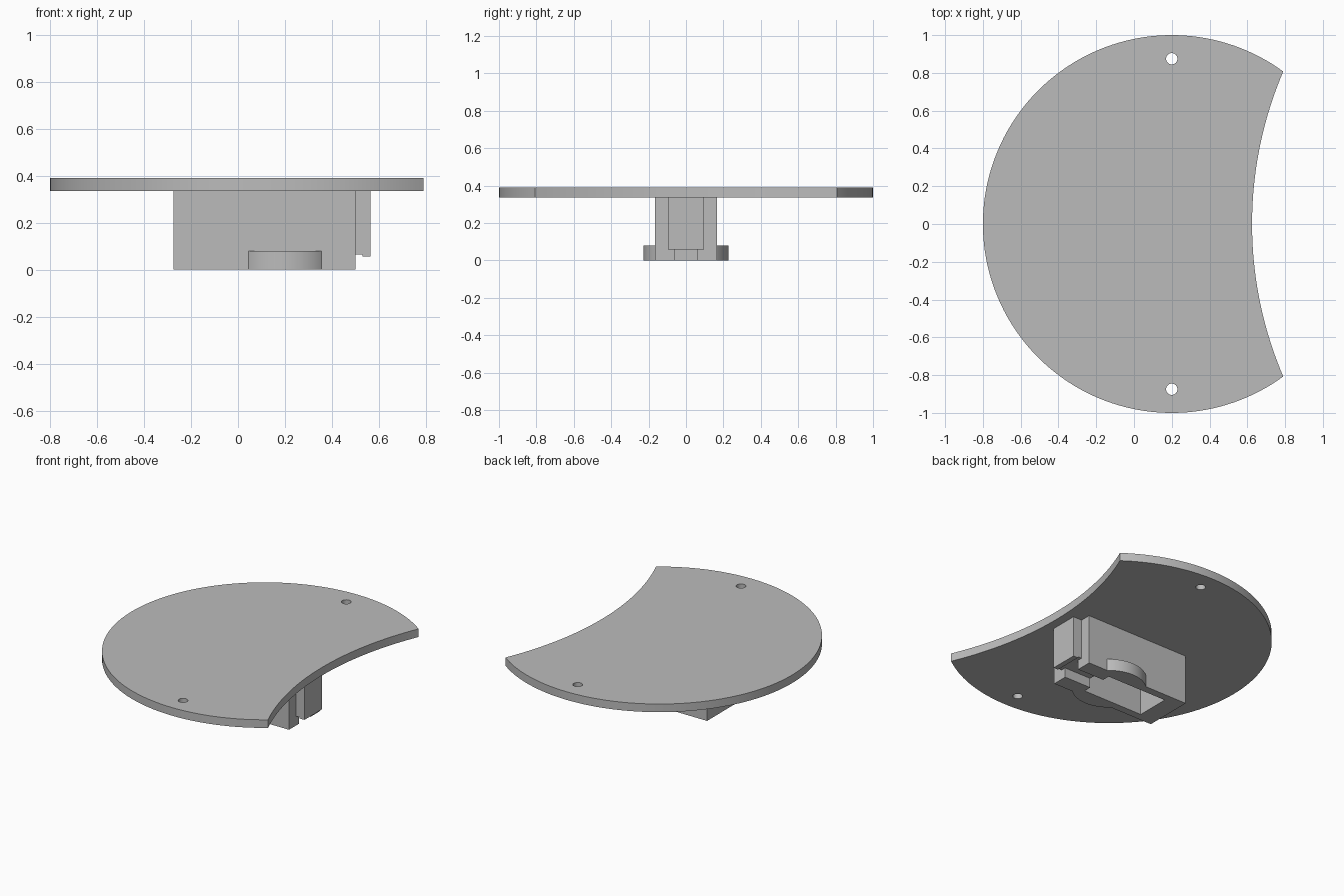
import bpy, bmesh, math

if "Cube" in bpy.data.objects:
    bpy.data.objects.remove(bpy.data.objects["Cube"], do_unlink=True)

grey = bpy.data.materials.new("plain_grey")
grey.use_nodes = True
grey.diffuse_color = (0.5, 0.5, 0.5, 1)
grey.node_tree.nodes["Principled BSDF"].inputs["Base Color"].default_value = grey.diffuse_color

PLATE_BOTTOM, PLATE_TOP = 0.335, 0.39
CENTRE_X = 0.2


def prism(name, outline, z0, z1):
    """Extrude a flat outline from z0 to z1."""
    bm = bmesh.new()
    face = bm.faces.new([bm.verts.new((x, y, z0)) for x, y in outline])
    top = bmesh.ops.extrude_face_region(bm, geom=[face])["geom"]
    bmesh.ops.translate(bm, vec=(0, 0, z1 - z0),
                        verts=[v for v in top if isinstance(v, bmesh.types.BMVert)])
    bmesh.ops.recalc_face_normals(bm, faces=bm.faces)
    mesh = bpy.data.meshes.new(name)
    bm.to_mesh(mesh)
    bm.free()
    mesh.materials.append(grey)
    obj = bpy.data.objects.new(name, mesh)
    bpy.context.collection.objects.link(obj)
    return obj


def box(name, x0, x1, half_y, z0, z1):
    return prism(name, [(x0, -half_y), (x1, -half_y), (x1, half_y), (x0, half_y)], z0, z1)


def arc(cx, cy, r, a0, a1, n):
    return [(cx + r * math.cos(a0 + (a1 - a0) * i / n),
             cy + r * math.sin(a0 + (a1 - a0) * i / n)) for i in range(n + 1)]


def cylinder(name, cx, cy, r, z0, z1, n=64):
    return prism(name, arc(cx, cy, r, 0, math.tau, n)[:-1], z0, z1)


def combine(target, tool, operation):
    """Apply a boolean and remove the helper."""
    tool.hide_render = True
    mod = target.modifiers.new(operation.lower(), "BOOLEAN")
    mod.operation, mod.object, mod.solver = operation, tool, "EXACT"
    bpy.context.view_layer.objects.active = target
    bpy.ops.object.modifier_apply(modifier=mod.name)
    bpy.data.objects.remove(tool, do_unlink=True)


def smooth(obj):
    bpy.ops.object.select_all(action="DESELECT")
    obj.select_set(True)
    bpy.context.view_layer.objects.active = obj
    bpy.ops.object.shade_smooth_by_angle(angle=math.radians(30))


# Round plate with a shallow concave bite
tip_x, tip_y, bite_x = 0.79, 0.807, 0.625
sagitta = tip_x - bite_x
bite_r = (tip_y ** 2 + sagitta ** 2) / (2 * sagitta)
rim_angle = math.atan2(tip_y, tip_x - CENTRE_X)
bite_angle = math.asin(tip_y / bite_r)
rim = arc(CENTRE_X, 0, 1, rim_angle, math.tau - rim_angle, 120)
bite = arc(bite_x + bite_r, 0, bite_r, math.pi + bite_angle, math.pi - bite_angle, 40)
plate = prism("plate", rim + bite[1:-1], PLATE_BOTTOM, PLATE_TOP)

# Screw holes
for side in (-1, 1):
    combine(plate, cylinder("hole", CENTRE_X, side * 0.875, 0.03, 0.3, 0.5, 32), "DIFFERENCE")
smooth(plate)

# Mounting block with round boss, open pocket and end slot
block = box("mounting_block", -0.275, 0.5, 0.167, 0, PLATE_BOTTOM)
combine(block, cylinder("boss", CENTRE_X, 0, 0.228, 0, 0.08, 96), "UNION")
combine(block, box("pocket", -0.15, 0.3, 0.115, -0.1, 0.32), "DIFFERENCE")
combine(block, box("slot", 0.25, 0.6, 0.062, -0.1, 0.065), "DIFFERENCE")
smooth(block)

# Tongue on the end of the block, with a small lip
box("tongue", 0.5, 0.565, 0.095, 0.065, PLATE_BOTTOM)
box("tongue_lip", 0.53, 0.565, 0.095, 0.057, 0.065)
